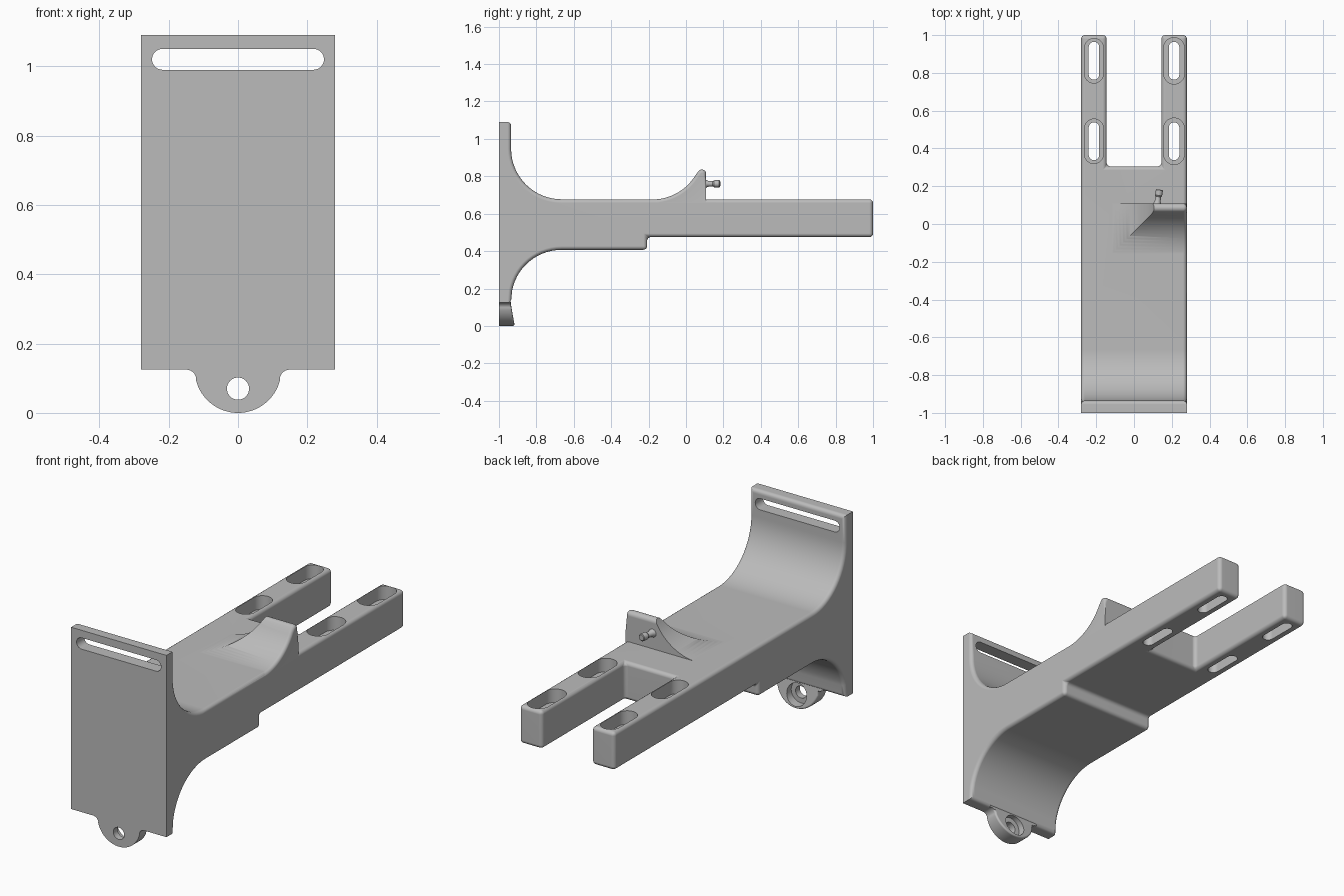
import bpy, bmesh, math
from mathutils import Vector

old = bpy.data.objects.get("Cube")
if old:
    bpy.data.objects.remove(old, do_unlink=True)

grey = bpy.data.materials.new("plain grey")
grey.use_nodes = True
grey.diffuse_color = (0.5, 0.5, 0.5, 1)
grey.node_tree.nodes["Principled BSDF"].inputs["Base Color"].default_value = (0.5, 0.5, 0.5, 1)

HALF = 0.28      # half width of the bracket
TOP = 0.677      # upper face of the arm
R = 0.27         # sweep radius of the flares


def arc(cu, cv, r, a0, a1, n=16):
    """Points on a circle, angles in degrees."""
    angles = [math.radians(a0 + (a1 - a0) * i / n) for i in range(n + 1)]
    return [(cu + r * math.cos(a), cv + r * math.sin(a)) for a in angles]


def slot(cu, cv, half_u, half_v):
    """Stadium outline, long in u or in v."""
    r = min(half_u, half_v)
    if half_u > half_v:
        d = half_u - r
        return arc(cu + d, cv, r, -90, 90) + arc(cu - d, cv, r, 90, 270)
    d = half_v - r
    return arc(cu, cv + d, r, 0, 180) + arc(cu, cv - d, r, 180, 360)


def prism(name, pts, axis, lo, hi):
    """Extrude a closed outline along an axis."""
    place = {"X": lambda u, v, w: (w, u, v),
             "Y": lambda u, v, w: (u, w, v),
             "Z": lambda u, v, w: (u, v, w)}[axis]
    bm = bmesh.new()
    a = [bm.verts.new(place(u, v, lo)) for u, v in pts]
    b = [bm.verts.new(place(u, v, hi)) for u, v in pts]
    bm.faces.new(a)
    bm.faces.new(b)
    for i in range(len(pts)):
        j = (i + 1) % len(pts)
        bm.faces.new((a[i], a[j], b[j], b[i]))
    bmesh.ops.remove_doubles(bm, verts=bm.verts, dist=1e-5)
    bmesh.ops.recalc_face_normals(bm, faces=bm.faces)
    mesh = bpy.data.meshes.new(name)
    bm.to_mesh(mesh)
    bm.free()
    mesh.materials.append(grey)
    obj = bpy.data.objects.new(name, mesh)
    bpy.context.collection.objects.link(obj)
    return obj


def combine(target, other, operation):
    """Apply a boolean and discard the second solid."""
    mod = target.modifiers.new("combine", "BOOLEAN")
    mod.operation, mod.object, mod.solver = operation, other, "EXACT"
    with bpy.context.temp_override(object=target, active_object=target):
        bpy.ops.object.modifier_apply(modifier=mod.name)
    bpy.data.objects.remove(other, do_unlink=True)


def round_edges(obj, width, rule):
    """Round the sharp edges that pass a rule on their two ends."""
    bm = bmesh.new()
    bm.from_mesh(obj.data)
    edges = [e for e in bm.edges if e.calc_face_angle(0) > 0.6
             and rule(e.verts[0].co, e.verts[1].co)]
    bmesh.ops.bevel(bm, geom=edges, offset=width, segments=4, profile=0.5,
                    affect="EDGES", clamp_overlap=False)
    bm.to_mesh(obj.data)
    bm.free()


def smooth(obj):
    bpy.ops.object.select_all(action="DESELECT")
    obj.select_set(True)
    bpy.context.view_layer.objects.active = obj
    bpy.ops.object.shade_smooth_by_angle(angle=math.radians(35))
    obj.modifiers.new("even shading", "WEIGHTED_NORMAL").keep_sharp = True


# Arm and mounting plate from one side profile
side = [(-1, 0.125), (-1, 1.09), (-0.935, 1.09)]
side += arc(-0.935 + R, TOP + R, R, 180, 270)
side += [(1, TOP), (1, 0.475), (-0.208, 0.475), (-0.208, 0.407)]
side += arc(-0.935 + R, 0.407 - R, R, 90, 180)[:-2]
side += [(-0.935, 0.125)]
bracket = prism("bracket", side, "X", -HALF, HALF)

# Fork opening, then rounded edges everywhere behind the front face
gap = prism("gap", [(-0.145, 0.305), (0.145, 0.305), (0.145, 1.2), (-0.145, 1.2)], "Z", 0.2, 1)
combine(bracket, gap, "DIFFERENCE")
round_edges(bracket, 0.02, lambda p, q: min(p.y, q.y) > -0.99)

# Raised fin: two swept profiles intersected
fin_side = [(-0.2, 0.55), (-0.2, TOP - 0.003)] + arc(-0.18, TOP + R - 0.001, R, -90, -30)
fin_side += arc(0.085, 0.813, 0.023, 140, 0, 8) + [(0.108, 0.55)]
fin = prism("fin", fin_side, "X", -0.2, HALF - 0.0005)
round_edges(fin, 0.018, lambda p, q: min(p.x, q.x) > 0.27 and max(p.z, q.z) > 0.6
            and min(p.z, q.z) > TOP - 0.01)
fin_back = [(-0.17, 0.55), (-0.17, TOP - 0.003)] + arc(-0.14, TOP + R - 0.001, R, -90, -22)
fin_back += [(0.115, 0.9), (0.4, 0.9), (0.4, 0.55)]
combine(fin, prism("fin_sweep", fin_back, "Y", -0.4, 0.3), "INTERSECT")
combine(bracket, fin, "UNION")

# Screw tab under the plate, thicker toward its tip
half_tab = arc(0.15, 0.095, 0.03, 90, 170, 6) + arc(0, 0.125, 0.125, -14, -90, 16)
tab_outline = [(0.15, 0.145)] + half_tab
tab_outline += [(-u, v) for u, v in reversed(tab_outline[:-1])]
tab = prism("tab", tab_outline, "Y", -1, -0.938)
for v in tab.data.vertices:
    if v.co.y > -0.95:
        v.co.y += 0.022 * max(0, 1 - v.co.z / 0.125)
round_edges(tab, 0.01, lambda p, q: min(p.y, q.y) > -0.95 and max(p.z, q.z) < 0.12)
combine(bracket, tab, "UNION")

# Tab hole with a recess at the back
for radius, start in ((0.032, -1.1), (0.058, -0.965)):
    hole = prism("hole", arc(0, 0.07, radius, 0, 360, 32)[:-1], "Y", start, -0.8)
    combine(bracket, hole, "DIFFERENCE")

# Long strap slot near the top of the plate
combine(bracket, prism("strap_slot", slot(0, 1.02, 0.248, 0.03), "Y", -1.1, -0.85), "DIFFERENCE")

# Recessed adjustment slots in both prongs
for sx, recess in ((-1, 0.05), (1, 0.055)):
    for y in (0.438, 0.864):
        wide = prism("recess", slot(sx * 0.212, y, recess, recess + 0.068), "Z", 0.605, 0.9)
        combine(bracket, wide, "DIFFERENCE")
        thin = prism("through", slot(sx * 0.212, y, 0.028, 0.1), "Z", 0.3, 0.9)
        combine(bracket, thin, "DIFFERENCE")
smooth(bracket)


# Small pin with a flared foot and a wider tip on the back of the fin
start, end = Vector((0.122, 0.1, 0.76)), Vector((0.135, 0.182, 0.76))
direction = (end - start).normalized()
rings = [(0, 0.026), (0.018, 0.016), (0.045, 0.014), (0.052, 0.019), (0.08, 0.019), (0.083, 0.015)]
bm = bmesh.new()
turn = direction.to_track_quat("Z", "Y")
loops = []
for along, radius in rings:
    loops.append([bm.verts.new(start + turn @ Vector((u, v, along)))
                  for u, v in arc(0, 0, radius, 0, 360, 20)[:-1]])
for lower, upper in zip(loops, loops[1:]):
    for i in range(20):
        j = (i + 1) % 20
        bm.faces.new((lower[i], lower[j], upper[j], upper[i]))
bm.faces.new(loops[0])
bm.faces.new(loops[-1])
bmesh.ops.recalc_face_normals(bm, faces=bm.faces)
mesh = bpy.data.meshes.new("pin")
bm.to_mesh(mesh)
bm.free()
mesh.materials.append(grey)
pin = bpy.data.objects.new("pin", mesh)
bpy.context.collection.objects.link(pin)
smooth(pin)
